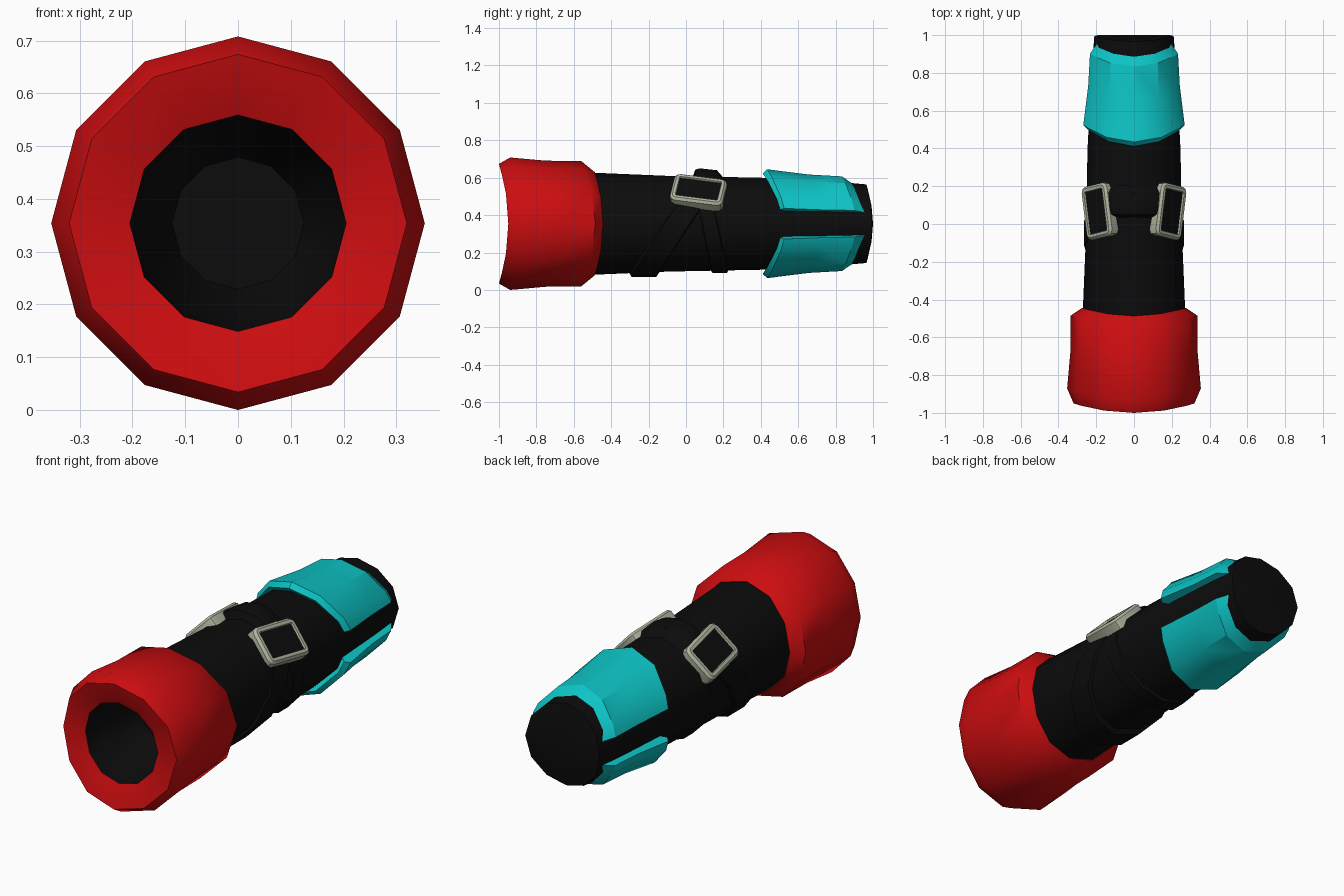
import bpy, bmesh, math
from mathutils import Matrix, Vector

if "Cube" in bpy.data.objects:
    bpy.data.objects.remove(bpy.data.objects["Cube"], do_unlink=True)

AXIS_Z = 0.354          # height of the tube's long axis


def material(name, rgb):
    m = bpy.data.materials.new(name)
    m.use_nodes = True
    m.diffuse_color = (*rgb, 1)
    m.node_tree.nodes["Principled BSDF"].inputs["Base Color"].default_value = (*rgb, 1)
    return m


RED = material("red", (0.60, 0.004, 0.005))
BLACK = material("black", (0.0035, 0.0035, 0.0035))
CYAN = material("cyan", (0.004, 0.55, 0.56))
BEIGE = material("beige", (0.42, 0.46, 0.34))


def finish(name, bm, mats, angle=40):
    bmesh.ops.remove_doubles(bm, verts=bm.verts, dist=1e-5)
    bmesh.ops.recalc_face_normals(bm, faces=bm.faces)
    mesh = bpy.data.meshes.new(name)
    bm.to_mesh(mesh)
    bm.free()
    for m in mats:
        mesh.materials.append(m)
    ob = bpy.data.objects.new(name, mesh)
    bpy.context.collection.objects.link(ob)
    bpy.ops.object.select_all(action="DESELECT")
    ob.select_set(True)
    bpy.context.view_layer.objects.active = ob
    bpy.ops.object.shade_smooth_by_angle(angle=math.radians(angle))
    return ob


def sweep(name, degrees, section, mat, full_turn=False, closed_section=True, angle=40):
    """Sweep section(theta) -> [(radius, y)] around the long axis."""
    bm = bmesh.new()
    rings = []
    for d in degrees:
        t = math.radians(d)
        rings.append([bm.verts.new((r * math.cos(t), y, AXIS_Z + r * math.sin(t)))
                      for r, y in section(t)])
    n, k = len(rings), len(rings[0])
    for i in range(n if full_turn else n - 1):
        a, b = rings[i], rings[(i + 1) % n]
        for j in range(k if closed_section else k - 1):
            j2 = (j + 1) % k
            bm.faces.new((a[j], a[j2], b[j2], b[j]))
    if not full_turn:
        bm.faces.new(rings[0])
        bm.faces.new(rings[-1])
    return finish(name, bm, [mat], angle)


def bowed(profile):
    """Profile of (radius, y, bow): bow shifts y towards the sides."""
    return lambda t: [(r, y + bow * math.cos(t) ** 2) for r, y, bow in profile]


TURN = range(0, 360, 30)

# Black tube with a tapered bore in the front and a bowed rear end
tube = [(0, -0.60, 0), (0.125, -0.60, 0), (0.195, -0.80, 0), (0.205, -0.955, 0.02),
        (0.24, -0.90, 0.02), (0.272, -0.48, 0), (0.256, -0.10, 0), (0.246, 0.40, 0),
        (0.225, 0.80, 0), (0.210, 0.965, 0.03), (0.19, 0.968, 0.032), (0, 1.0, 0)]
sweep("tube_body", TURN, bowed(tube), BLACK, full_turn=True, closed_section=False)

# Red flared sleeve at the front
sleeve = [(0.205, -0.957, 0.02), (0.265, -0.985, 0.04), (0.32, -1.0, 0.05),
          (0.354, -0.94, 0.07), (0.337, -0.75, 0.07), (0.335, -0.56, 0.075),
          (0.275, -0.487, 0.043), (0.25, -0.50, 0.03), (0.235, -0.90, 0.02)]
sweep("front_sleeve", TURN, bowed(sleeve), RED, full_turn=True, angle=50)


# Cyan guard plates above and below the rear of the tube
def guard_section(t):
    c2 = math.cos(t) ** 2
    front, rear = 0.42 + 0.10 * c2, 0.89 + 0.07 * c2
    rows = [(0.235, 0.04), (0.268, -0.02), (0.291, 0.03), (0.263, 0.50),
            (0.253, 0.88), (0.214, 1.0), (0.18, 0.98)]
    return [(r * (1 - 0.04 * c2), front + f * (rear - front)) for r, f in rows]


GUARD = (17, 30, 60, 90, 120, 150, 163)
sweep("upper_guard", GUARD, guard_section, CYAN, angle=30)
sweep("lower_guard", [-d for d in GUARD], guard_section, CYAN, angle=30)


# Black straps running from buckle to buckle
def strap(name, degrees, y_side, y_mid, half_width, r_side, r_mid):
    def section(t):
        f = min(1, max(0, (0.5 - math.sin(t)) / 1.5))
        y = y_side + (y_mid - y_side) * f
        r = r_side + (r_mid - r_side) * f
        return [(0.235, y - half_width), (r, y - half_width * 0.7),
                (r, y + half_width * 0.7), (0.235, y + half_width)]
    sweep(name, degrees, section, BLACK)


UNDER = range(30, -211, -30)
strap("front_under_strap", UNDER, 0.04, -0.225, 0.095, 0.254, 0.284)
strap("rear_under_strap", UNDER, 0.10, 0.18, 0.055, 0.252, 0.264)


def top_strap_section(t):
    r = 0.262 + 0.034 * max(0, (math.sin(t) - 0.7) / 0.3)
    return [(0.235, 0.03), (r - 0.006, 0.05), (r, 0.075), (r - 0.010, 0.165), (0.235, 0.21)]


sweep("top_strap", (45, 60, 75, 90, 105, 120, 135), top_strap_section, BLACK)

# Pair of tilted buckles: beige rounded frame with a black recessed panel
bm = bmesh.new()
bmesh.ops.create_cube(bm, size=1, matrix=Matrix.Diagonal((0.285, 0.195, 0.058, 1)))
upright = [e for e in bm.edges if abs(e.verts[0].co.z - e.verts[1].co.z) > 0.01]
bmesh.ops.bevel(bm, geom=upright, offset=0.03, segments=2, profile=0.5, affect="EDGES")
top = max(bm.faces, key=lambda f: f.calc_center_median().z)
bmesh.ops.bevel(bm, geom=list(top.edges), offset=0.012, segments=1, affect="EDGES")
top = max(bm.faces, key=lambda f: f.calc_center_median().z)
bmesh.ops.inset_region(bm, faces=[top], thickness=0.016)
bmesh.ops.inset_region(bm, faces=[top], thickness=0.003, depth=-0.010)
top.material_index = 1

a, tilt = math.radians(44), math.radians(10)
out = Vector((math.cos(a), 0, math.sin(a)))
up = Vector((-math.sin(a), 0, math.cos(a)))
back = Vector((0, 1, 0))
u = back * math.cos(tilt) - up * math.sin(tilt)
v = up * math.cos(tilt) + back * math.sin(tilt)
place = Matrix((u, v, out)).transposed().to_4x4()
place.translation = out * 0.256 + Vector((0, 0.067, AXIS_Z - 0.008))
bmesh.ops.transform(bm, matrix=place, verts=bm.verts)
buckles = finish("side_buckles", bm, [BEIGE, BLACK])
buckles.modifiers.new("Mirror", "MIRROR").use_axis[0] = True
